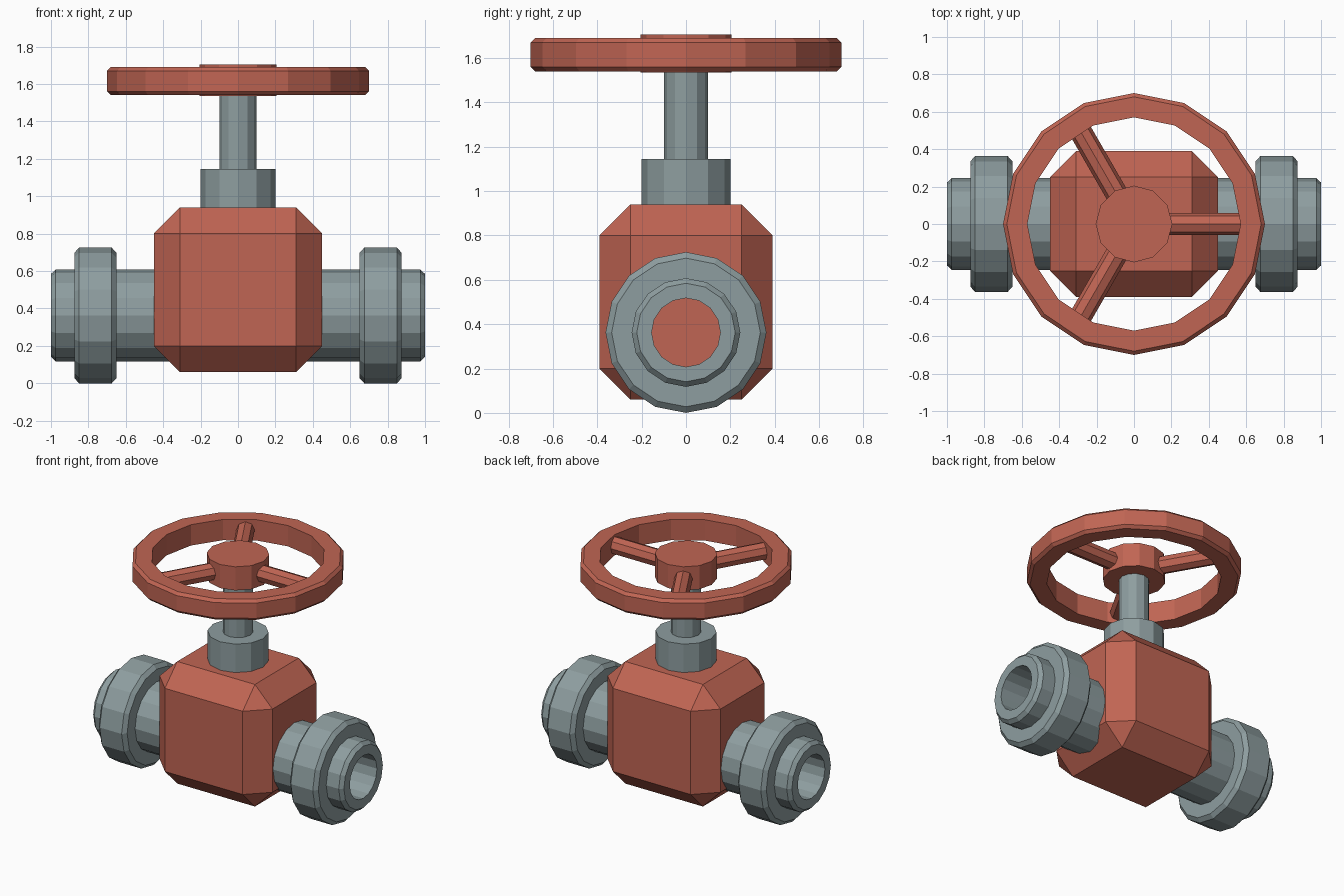
import bpy, bmesh, math
from mathutils import Matrix

cube = bpy.data.objects.get("Cube")
if cube:
    bpy.data.objects.remove(cube, do_unlink=True)


def material(name, rgb):
    mat = bpy.data.materials.new(name)
    mat.use_nodes = True
    mat.diffuse_color = (*rgb, 1)
    mat.node_tree.nodes["Principled BSDF"].inputs["Base Color"].default_value = (*rgb, 1)
    return mat


red = material("valve red", (0.53, 0.13, 0.087))
steel = material("grey steel", (0.27, 0.34, 0.35))


def add_object(name, bm, mat):
    bmesh.ops.recalc_face_normals(bm, faces=bm.faces)
    mesh = bpy.data.meshes.new(name)
    bm.to_mesh(mesh)
    bm.free()
    mesh.materials.append(mat)
    obj = bpy.data.objects.new(name, mesh)
    bpy.context.collection.objects.link(obj)
    return obj


def lathe(name, profile, sides, mat, matrix=Matrix(), ring=False):
    """Turn a (radius, height) profile; a ring profile closes on itself, others get caps."""
    bm = bmesh.new()
    loops = []
    for r, h in profile:
        angles = [2 * math.pi * i / sides for i in range(sides)]
        loops.append([bm.verts.new((r * math.cos(a), r * math.sin(a), h)) for a in angles])
    pairs = list(zip(loops, loops[1:]))
    if ring:
        pairs.append((loops[-1], loops[0]))
    else:
        bm.faces.new(loops[0])
        bm.faces.new(loops[-1])
    for low, high in pairs:
        for i in range(sides):
            j = (i + 1) % sides
            bm.faces.new((low[i], low[j], high[j], high[i]))
    bm.transform(matrix)
    return add_object(name, bm, mat)


# Chamfered valve body
bm = bmesh.new()
bmesh.ops.create_cube(bm, size=1, matrix=Matrix.Translation((0, 0, 0.5)) @ Matrix.Diagonal((0.9, 0.78, 0.88, 1)))
bmesh.ops.bevel(bm, geom=bm.edges[:], offset=0.14, offset_type='OFFSET', segments=1, affect='EDGES')
add_object("valve_body", bm, red)

# Open pipe stubs with union rings on both sides
AXIS = 0.3625
pipe = [(0.155, 0.37), (0.245, 0.37), (0.245, 0.975), (0.222, 1), (0.155, 1)]
collar = [(0.2, 0.65), (0.335, 0.65), (0.3625, 0.675), (0.3625, 0.85), (0.335, 0.875), (0.2, 0.875)]
for side, sign in (("left", 1), ("right", -1)):
    turn = Matrix.Translation((0, 0, AXIS)) @ Matrix.Rotation(sign * math.pi / 2, 4, 'Y')
    lathe(side + "_pipe", pipe, 16, steel, turn, ring=True)
    lathe(side + "_union_ring", collar, 16, steel, turn, ring=True)

# Bonnet and stem
lathe("bonnet", [(0.2, 0.92), (0.2, 1.145)], 12, steel)
lathe("stem", [(0.1, 1.1), (0.1, 1.56)], 12, steel)

# Handwheel: hub, rim and three spokes
lathe("wheel_hub", [(0.205, 1.535), (0.205, 1.705)], 12, red)
rim = [(0.57, 1.54), (0.68, 1.54), (0.7, 1.56), (0.7, 1.67), (0.68, 1.69), (0.57, 1.69)]
lathe("wheel_rim", rim, 16, red, ring=True)
for n in range(3):
    turn = (Matrix.Translation((0, 0, 1.615)) @ Matrix.Rotation(n * math.tau / 3, 4, 'Z')
            @ Matrix.Rotation(math.pi / 2, 4, 'Y'))
    lathe(f"wheel_spoke_{n + 1}", [(0.06, 0.15), (0.06, 0.59)], 8, red, turn)
